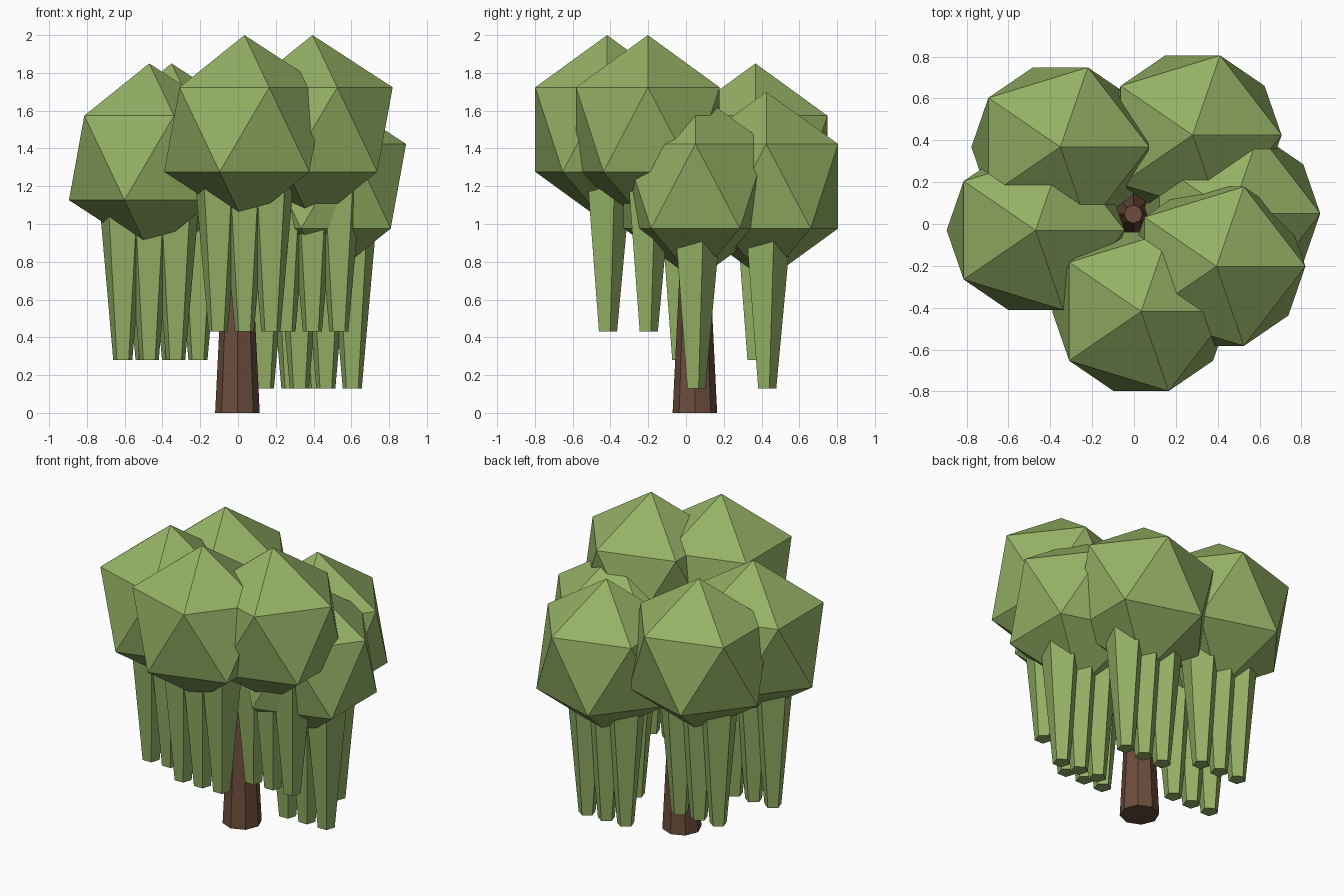
import bpy
from mathutils import Vector

if "Cube" in bpy.data.objects:
    bpy.data.objects.remove(bpy.data.objects["Cube"])


def material(name, rgb):
    m = bpy.data.materials.new(name)
    m.diffuse_color = (*rgb, 1)
    m.use_nodes = True
    m.node_tree.nodes["Principled BSDF"].inputs["Base Color"].default_value = m.diffuse_color
    return m


GREEN = material("leaf_green", (0.30, 0.44, 0.13))
BROWN = material("bark_brown", (0.15, 0.075, 0.045))


def finish(name, mat):
    ob = bpy.context.object
    ob.name = name
    ob.data.materials.append(mat)
    return ob


def tapered(name, sides, x, y, z0, z1, r0, r1, mat):
    bpy.ops.mesh.primitive_cone_add(vertices=sides, radius1=r0, radius2=r1, depth=z1 - z0,
                                    location=(x, y, (z0 + z1) / 2))
    return finish(name, mat)


# Trunk
tapered("trunk", 8, -0.003, 0.047, 0, 1.5, 0.118, 0.044, BROWN)

# Leaf clumps, each with a row of three hanging strands
clumps = [(0.034, -0.418, 1.5), (0.394, -0.202, 1.5),
          (-0.47, -0.03, 1.35), (-0.352, 0.368, 1.35),
          (0.28, 0.425, 1.2), (0.465, 0.05, 1.2)]
for i, (x, y, z) in enumerate(clumps):
    bpy.ops.mesh.primitive_ico_sphere_add(subdivisions=1, radius=1, location=(x, y, z))
    ob = finish(f"leaf_clump_{i + 1}", GREEN)
    # the primitive is slightly elliptical: fit it to the clump size
    ob.scale = Vector((0.475, 0.447, 0.5))
    for k in (-1, 0, 1):
        tapered(f"hanging_strand_{i + 1}_{k + 2}", 5, x + 0.14 * k, y,
                z - 1.07, z - 0.1, 0.053, 0.143, GREEN)
